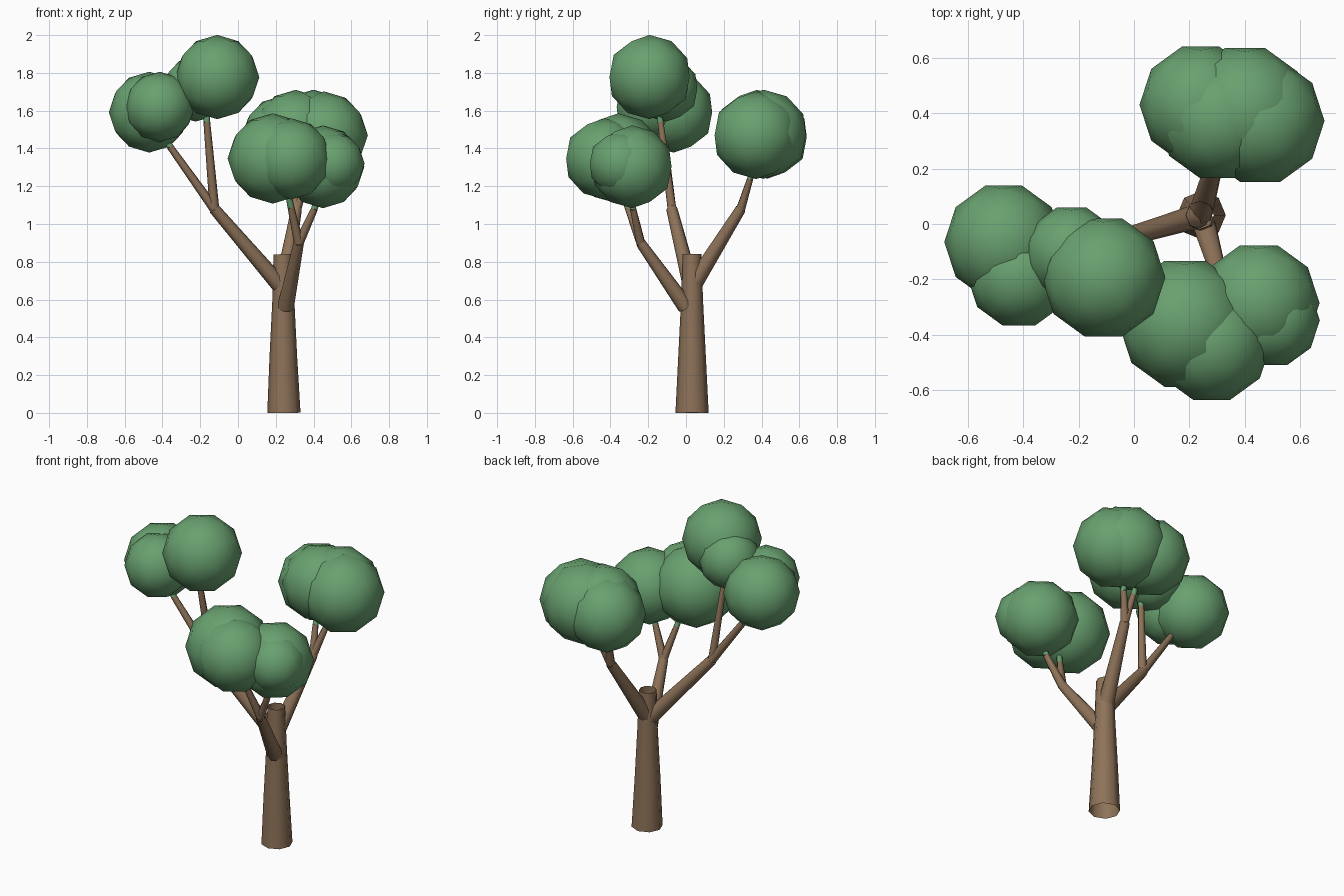
import bpy, bmesh, math
from mathutils import Vector

if "Cube" in bpy.data.objects:
    bpy.data.objects.remove(bpy.data.objects["Cube"])


def material(name, rgb):
    m = bpy.data.materials.new(name)
    m.diffuse_color = (*rgb, 1)
    m.use_nodes = True
    m.node_tree.nodes["Principled BSDF"].inputs["Base Color"].default_value = m.diffuse_color
    return m


BARK = material("bark_brown", (0.27, 0.17, 0.10))
LEAF = material("leaf_green", (0.14, 0.355, 0.16))


def finish(bm, name, mat):
    bmesh.ops.recalc_face_normals(bm, faces=bm.faces)
    mesh = bpy.data.meshes.new(name)
    bm.to_mesh(mesh)
    bm.free()
    mesh.materials.append(mat)
    for p in mesh.polygons:
        p.use_smooth = True
    obj = bpy.data.objects.new(name, mesh)
    bpy.context.collection.objects.link(obj)
    return obj


def tube(name, path, mat, sides=8):
    """Open tapered tube through (x, y, z, radius) stations."""
    bm = bmesh.new()
    pts = [Vector(p[:3]) for p in path]
    rings = []
    for i, p in enumerate(pts):
        d = (pts[min(i + 1, len(pts) - 1)] - pts[max(i - 1, 0)]).normalized()
        u = d.cross(Vector((0, 1, 0))).normalized()
        v = d.cross(u)
        ring = []
        for k in range(sides):
            a = 2 * math.pi * k / sides
            ring.append(bm.verts.new(p + path[i][3] * (u * math.cos(a) + v * math.sin(a))))
        rings.append(ring)
    for a, b in zip(rings, rings[1:]):
        for k in range(sides):
            n = (k + 1) % sides
            bm.faces.new((a[k], a[n], b[n], b[k]))
    return finish(bm, name, mat)


def foliage(name, x, y, z, r):
    """Leaf ball: coarse icosphere with a corner pointing along y."""
    bm = bmesh.new()
    bmesh.ops.create_icosphere(bm, subdivisions=2, radius=r)
    obj = finish(bm, name, LEAF)
    obj.location = (x, y, z)
    obj.rotation_euler.z = math.pi / 2


# Trunk with open cut top
tube("trunk", [(0.243, 0.032, 0, 0.088), (0.24, 0.032, 0.3, 0.073),
               (0.24, 0.032, 0.6, 0.058), (0.238, 0.032, 0.84, 0.05)], BARK)

# Each limb: start, elbow, then the twig ends and the leaf centres they reach
limbs = {
    "left": ((0.235, 0.03, 0.66, 0.045), (-0.125, -0.075, 1.08, 0.03),
             [((-0.36, -0.11, 1.41), (-0.43, -0.12, 1.53)),
              ((-0.165, -0.135, 1.54), (-0.16, -0.15, 1.66))]),
    "back": ((0.24, 0.04, 0.68, 0.046), (0.31, 0.29, 1.08, 0.028),
             [((0.29, 0.34, 1.24), (0.28, 0.39, 1.38)),
              ((0.36, 0.34, 1.24), (0.40, 0.37, 1.38))]),
    "front": ((0.252, 0.0, 0.56, 0.044), (0.322, -0.24, 0.90, 0.027),
              [((0.28, -0.31, 1.09), (0.25, -0.36, 1.24)),
               ((0.405, -0.28, 1.08), (0.44, -0.29, 1.22))]),
}
for side, (start, elbow, twigs) in limbs.items():
    tube(f"{side}_branch", [start, elbow], BARK)
    for i, (end, tip) in enumerate(twigs, 1):
        tube(f"{side}_twig_{i}", [(*elbow[:3], 0.026), (*end, 0.018)], BARK, 6)
        tube(f"{side}_leaf_stem_{i}", [(*end, 0.018), (*tip, 0.013)], LEAF, 6)

# Leaf balls in three clusters: x, y, z, radius
clusters = {
    "left": [(-0.11, -0.193, 1.778, 0.223), (-0.225, -0.105, 1.715, 0.173),
             (-0.47, -0.065, 1.592, 0.214), (-0.415, -0.19, 1.62, 0.186)],
    "back": [(0.24, 0.43, 1.46, 0.22), (0.305, 0.375, 1.49, 0.22),
             (0.40, 0.41, 1.475, 0.236), (0.455, 0.372, 1.47, 0.232)],
    "front": [(0.184, -0.36, 1.347, 0.239), (0.28, -0.43, 1.345, 0.215),
              (0.45, -0.285, 1.303, 0.219), (0.50, -0.347, 1.32, 0.17)],
}
for side, balls in clusters.items():
    for i, b in enumerate(balls, 1):
        foliage(f"{side}_foliage_{i}", *b)
